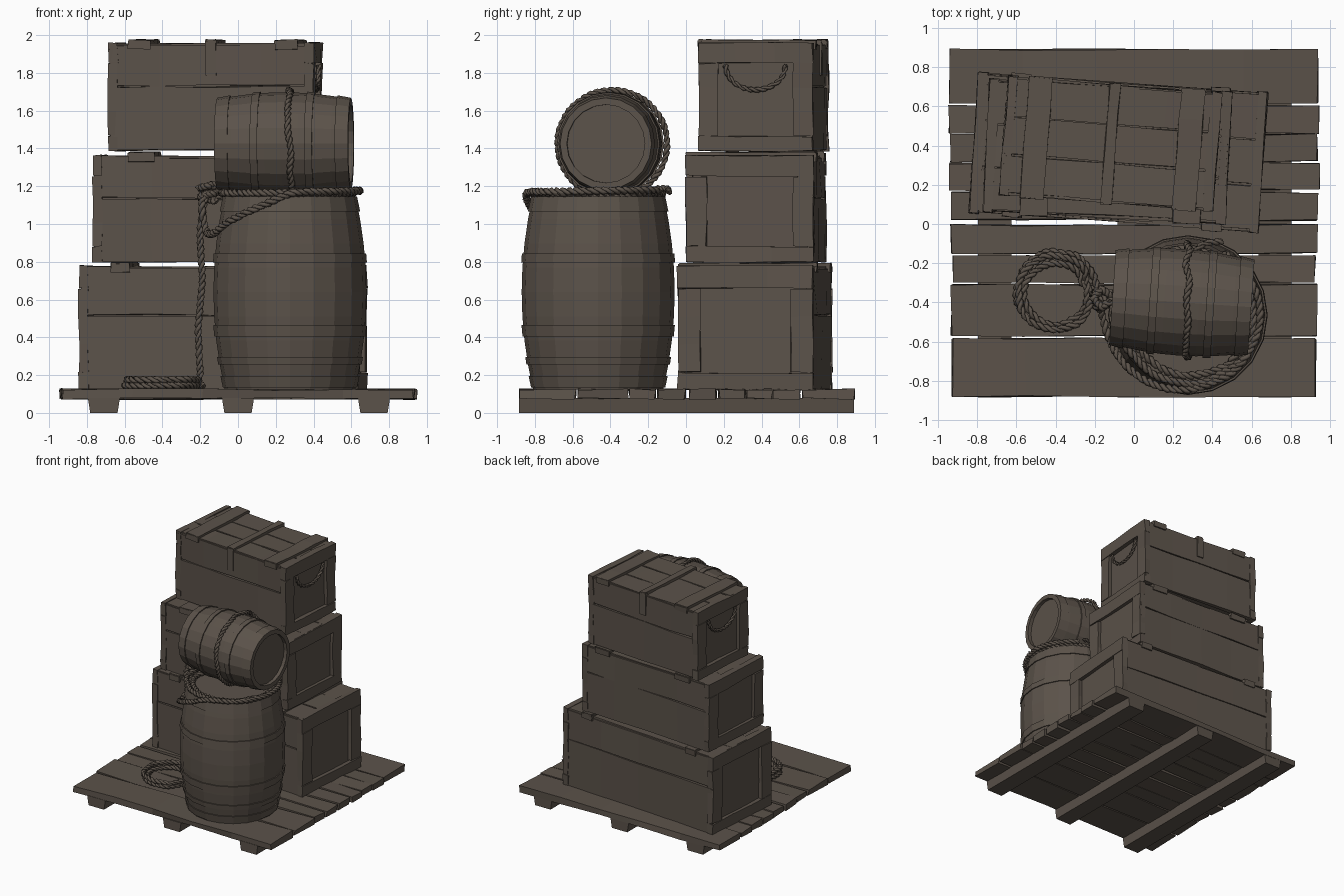
import bpy, bmesh, math, random
from mathutils import Vector, Matrix

if "Cube" in bpy.data.objects:
    bpy.data.objects.remove(bpy.data.objects["Cube"])

random.seed(4)
wood = bpy.data.materials.new("weathered brown")
wood.diffuse_color = (0.105, 0.085, 0.068, 1)
wood.use_nodes = True
wood.node_tree.nodes["Principled BSDF"].inputs["Base Color"].default_value = wood.diffuse_color


def finish(name, bm, matrix=Matrix()):
    bmesh.ops.recalc_face_normals(bm, faces=bm.faces[:])
    me = bpy.data.meshes.new(name)
    bm.to_mesh(me)
    bm.free()
    me.materials.append(wood)
    ob = bpy.data.objects.new(name, me)
    ob.matrix_world = matrix
    bpy.context.collection.objects.link(ob)
    return ob


def board(bm, lo, hi, jitter=0.005, cuts=0):
    """Rough-sawn board between two corners, with loops cut along its longest side."""
    lo, hi = Vector(lo), Vector(hi)
    size = hi - lo
    ax = max(range(3), key=lambda i: size[i])
    u, v = (ax + 1) % 3, (ax + 2) % 3
    loops = []
    for k in range(cuts + 2):
        loop = []
        for a, b in ((0, 0), (1, 0), (1, 1), (0, 1)):
            p = lo.copy()
            p[ax] += size[ax] * k / (cuts + 1)
            p[u] += size[u] * a
            p[v] += size[v] * b
            p += Vector([random.uniform(-jitter, jitter) for _ in range(3)])
            loop.append(bm.verts.new(p))
        loops.append(loop)
    for p, q in zip(loops, loops[1:]):
        for i in range(4):
            j = (i + 1) % 4
            bm.faces.new((p[i], p[j], q[j], q[i]))
    bm.faces.new(loops[0][::-1])
    bm.faces.new(loops[-1])


# Pallet
bm = bmesh.new()
rows = [(-.88, -.585), (-.57, -.31), (-.30, -.165), (-.15, -.005), (.02, .16),
        (.175, .31), (.32, .455), (.465, .605), (.615, .89)]
for a, b in rows:
    e = random.uniform(.92, .945)
    board(bm, (-e, a, .075), (e, b, .125), .006, 4)
finish("pallet_planks", bm)
bm = bmesh.new()
for x in (-.71, 0, .72):
    board(bm, (x - .085, -.885, 0), (x + .085, .89, .08), 0)
for v in bm.verts:
    if v.co.z < .04:      # runners narrow towards the ground
        c = min((-.71, 0, .72), key=lambda k: abs(k - v.co.x))
        v.co.x = c + (v.co.x - c) * .85
finish("pallet_runners", bm)


# Crates
def crate(name, centre, size, turn, border, straps):
    w, d, h = size[0] / 2, size[1] / 2, size[2]
    M = Matrix.Translation(centre) @ Matrix.Rotation(math.radians(turn), 4, 'Z')
    bm = bmesh.new()
    t, g = .03, .004
    board(bm, (-w + t, -d + .02, .01), (w - t, d - .02, h - .02), 0)   # inner box
    seam = h * .6
    for s in (-1, 1):
        y0, y1 = sorted((s * d, s * (d - t)))
        board(bm, (-w + .01, y0, 0), (w - .01, y1, seam - g), .005, 3)
        board(bm, (-w + .01, y0, seam + g), (w - .01, y1, h - .01), .005, 3)
    for i in range(3):                                                   # lid boards
        a = -d + .005 + i * (2 * d - .01) / 3
        board(bm, (-w + .01, a + g, h - .03), (w - .01, a + (2 * d - .01) / 3 - g, h), .004, 3)
    finish(name + "_boards", bm, M)
    bm = bmesh.new()
    for s in (-1, 1):                                                    # end frames
        x0, x1 = sorted((s * w, s * (w - .05)))
        for z0, z1 in ((-.003, border * .75), (h - border, h + .004)):
            board(bm, (x0, -d - .004, z0), (x1, d + .004, z1), .005, 2)
        for y0, y1 in ((-d - .004, -d + border), (d - border, d + .004)):
            board(bm, (x0, y0, border * .75 + g), (x1, y1, h - border - g), .005, 2)
    finish(name + "_end_frames", bm, M)
    bm = bmesh.new()
    for x, r, drop in straps:                                            # straps and latches
        board(bm, (x - r, -d - .008, h - .006), (x + r, d + .008, h + .02), .004, 3)
        for s in (-1, 1):
            y0, y1 = sorted((s * (d + .012), s * (d - .01)))
            board(bm, (x - r, y0, h - drop), (x + r, y1, h + .015), .003)
    finish(name + "_straps", bm, M)
    return M


crate("lower_crate", (-.08, .365, .125), (1.48, .71, .65), -4, .115, [(-.52, .05, .03), (.5, .05, .03)])
crate("middle_crate", (-.135, .37, .80), (1.24, .67, .56), -3, .105, [(-.36, .07, .03), (.42, .07, .03)])
top_m = crate("upper_crate", (-.12, .41, 1.39), (1.09, .60, .565), -4.5, .10,
              [(-.38, .06, .03), (0, .028, .17), (.40, .06, .03)])


# Barrels
def lathe(bm, profile, n):
    """Revolve (radius, height) points around z."""
    rings = []
    for r, z in profile:
        if r == 0:
            rings.append([bm.verts.new((0, 0, z))])
        else:
            rings.append([bm.verts.new((r * math.cos(2 * math.pi * i / n),
                                        r * math.sin(2 * math.pi * i / n), z)) for i in range(n)])
    for a, b in zip(rings, rings[1:]):
        for i in range(n):
            j = (i + 1) % n
            f = [a[i], a[j], b[j], b[i]] if len(a) > 1 and len(b) > 1 else (
                [a[0], b[j], b[i]] if len(a) == 1 else [a[i], a[j], b[0]])
            bm.faces.new(f)


def barrel(name, r_end, r_mid, length, bands, M, n=20):
    def radius(z):
        return r_mid - (r_mid - r_end) * abs(2 * z / length - 1) ** 2
    steps = [length * i / 8 for i in range(9)]
    lip = r_end - .028
    bm = bmesh.new()
    lathe(bm, [(0, .03), (lip, .03), (lip, 0)] + [(radius(z), z) for z in steps]
          + [(lip, length), (lip, length - .03), (0, length - .03)], n)
    finish(name + "_staves", bm, M)
    bm = bmesh.new()
    for z0, z1 in bands:                                                 # hoops
        lathe(bm, [(radius(z0) - .01, z0), (radius(z0) + .008, z0),
                   (radius(z1) + .008, z1), (radius(z1) - .01, z1),
                   (radius(z0) - .01, z0)], n)
    finish(name + "_hoops", bm, M)


barrel("large_barrel", .345, .405, 1.03, [(.01, .07), (.13, .17), (.28, .34), (.67, .72), (.94, 1.02)],
       Matrix.Translation((.275, -.465, .125)))
barrel("small_barrel", .235, .272, .71, [(.0, .07), (.19, .23), (.48, .52), (.64, .71)],
       Matrix.Translation((-.11, -.375, 1.425)) @ Matrix.Rotation(math.radians(-4), 4, 'Z')
       @ Matrix.Rotation(math.pi / 2, 4, 'Y'))


# Ropes
def rope(name, pts, r=.011, pitch=.07):
    """Two twisted strands following a smooth path."""
    pts = [Vector(p) for p in pts]
    path = []
    for i in range(len(pts) - 1):
        p0, p1, p2, p3 = pts[max(i - 1, 0)], pts[i], pts[i + 1], pts[min(i + 2, len(pts) - 1)]
        k = max(2, int((p2 - p1).length / .012))
        for s in range(k):
            t = s / k
            path.append(.5 * (2 * p1 + (p2 - p0) * t + (2 * p0 - 5 * p1 + 4 * p2 - p3) * t * t
                              + (3 * p1 - p0 - 3 * p2 + p3) * t ** 3))
    path.append(pts[-1])
    cu = bpy.data.curves.new(name, 'CURVE')
    cu.dimensions, cu.bevel_depth, cu.bevel_resolution, cu.use_fill_caps = '3D', r, 0, True
    for phase in (0, math.pi):
        sp = cu.splines.new('POLY')
        sp.points.add(len(path) - 1)
        dist, side = 0, Vector((.31, .22, .92))
        for i, p in enumerate(path):
            tan = (path[min(i + 1, len(path) - 1)] - path[max(i - 1, 0)]).normalized()
            side = (side - tan * side.dot(tan)).normalized()
            a = phase + 2 * math.pi * dist / pitch
            q = p + (side * math.cos(a) + tan.cross(side) * math.sin(a)) * r * .8
            sp.points[i].co = (*q, 1)
            dist += .012
    cu.materials.append(wood)
    ob = bpy.data.objects.new(name, cu)
    bpy.context.collection.objects.link(ob)
    return ob


def ring(c, r, a0, a1, z0, z1, wob=.0, r1=None):
    n = max(4, int(abs(a1 - a0) / 20))
    r1 = r if r1 is None else r1
    out = []
    for i in range(n + 1):
        t = i / n
        a = math.radians(a0 + (a1 - a0) * t)
        rr = r + (r1 - r) * t + random.uniform(-wob, wob)
        out.append((c[0] + rr * math.cos(a), c[1] + rr * math.sin(a), z0 + (z1 - z0) * t))
    return out


# Floor coil climbing to the barrel top
coil = (ring((-.40, -.35), .215, 0, 360, .145, .145, .006, .18)
        + ring((-.40, -.35), .15, 20, 380, .145, .15, .006, .17)
        + ring((-.40, -.35), .19, 40, 350, .175, .175, .008))
rope("floor_rope", coil + [(-.20, -.36, .2), (-.21, -.36, .45), (-.19, -.36, .7), (-.20, -.36, .95),
                           (-.17, -.37, 1.15), (-.13, -.40, 1.2)], .012)
# Loops around the large barrel's rim, with a slack bight across its front
c = (.275, -.465)
rope("rim_rope", ring(c, .36, 160, 520, 1.165, 1.165, .012, .33)
     + ring(c, .30, 170, 530, 1.15, 1.16, .012, .34), .013)
rope("slack_rope", [(-.13, -.40, 1.2), (-.19, -.42, 1.12), (-.17, -.44, .97)]
     + ring(c, .42, 195, 270, .95, 1.16, 0, .38) + ring(c, .365, 285, 420, 1.17, 1.18, .006), .013)
rope("knot", ring((-.16, -.38), .04, 0, 700, 1.12, 1.21, .008), .013)
# Rope around the small barrel
loop = [(.275 + random.uniform(-.012, .012), -.39 + .29 * math.cos(math.radians(a)),
         1.425 + .284 * math.sin(math.radians(a))) for a in range(-90, 271, 20)]
rope("barrel_loop", loop + [(.28, -.30, 1.16), (.33, -.12, 1.19), (.45, -.09, 1.17)], .011)

# Rope handles on the upper crate
for s, side in ((-1, "left"), (1, "right")):
    arc = [top_m @ Vector((s * (.545 - .008), .16 * math.cos(a), .45 - .13 * math.sin(a)))
           for a in [math.pi * i / 8 for i in range(9)]]
    rope(side + "_handle", arc, .009)
